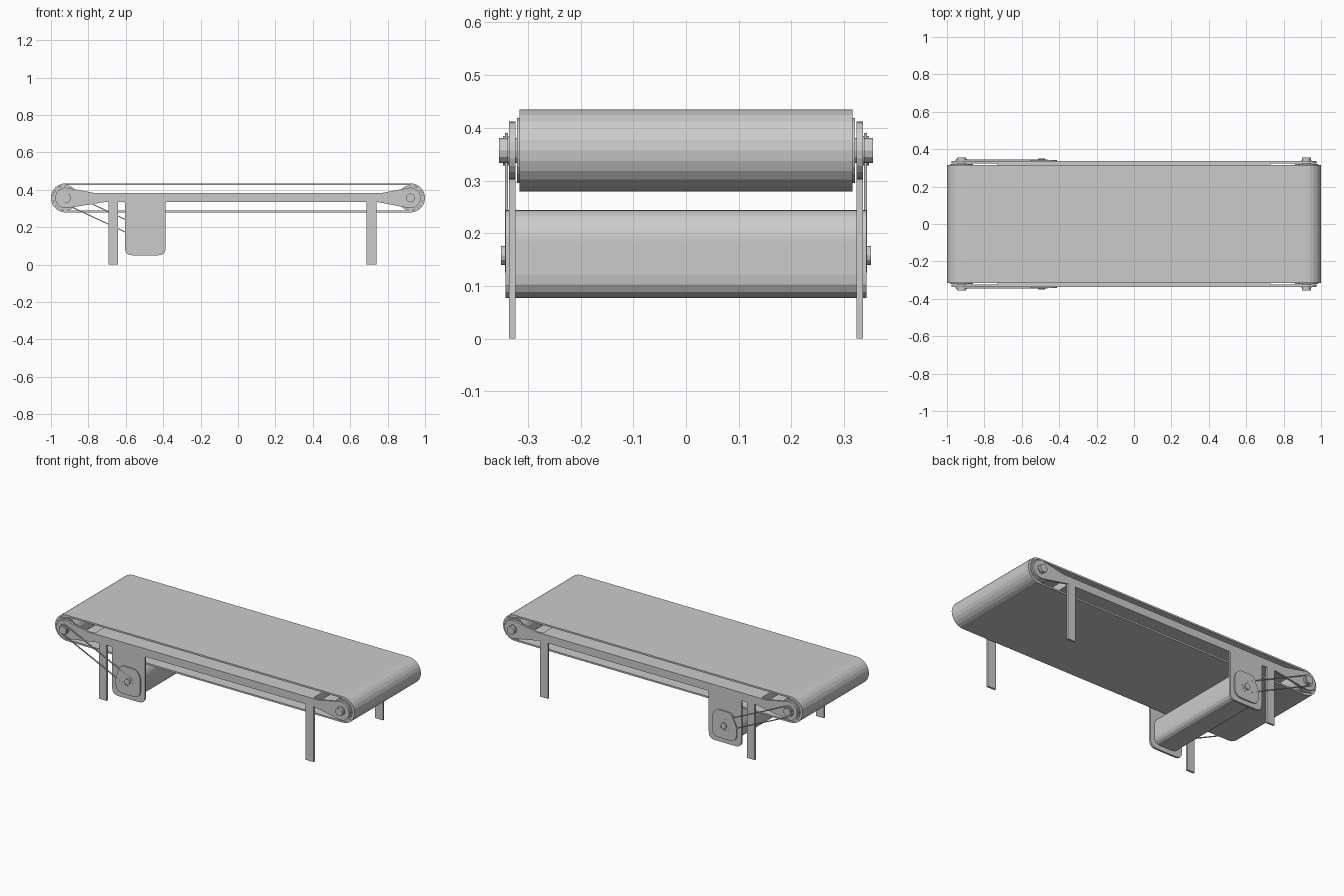
import bpy, bmesh
from math import cos, sin, pi, atan2, hypot, asin
from mathutils import Vector

if "Cube" in bpy.data.objects:
    bpy.data.objects.remove(bpy.data.objects["Cube"])

RX, RZ = 0.922, 0.357          # roller axis
MX, MZ = -0.495, 0.158         # motor axis


def finish(name, bm, mirror_y=False):
    bmesh.ops.recalc_face_normals(bm, faces=bm.faces)
    me = bpy.data.meshes.new(name)
    bm.to_mesh(me)
    bm.free()
    ob = bpy.data.objects.new(name, me)
    bpy.context.collection.objects.link(ob)
    if mirror_y:
        m = ob.modifiers.new("mirror", 'MIRROR')
        m.use_axis = (False, True, False)
    return ob


def arc(cx, cz, r, a0, a1, n):
    return [(cx + r * cos(a0 + (a1 - a0) * i / n), cz + r * sin(a0 + (a1 - a0) * i / n))
            for i in range(n + 1)]


def rounded(pts, n=4):
    """Round the corners given as (x, z, radius)."""
    out = []
    for i, (x, z, r) in enumerate(pts):
        p = Vector((x, z))
        if r == 0:
            out.append((x, z))
            continue
        a = p + (Vector(pts[i - 1][:2]) - p).normalized() * r
        b = p + (Vector(pts[(i + 1) % len(pts)][:2]) - p).normalized() * r
        for k in range(n + 1):
            t = k / n
            q = a * (1 - t) ** 2 + p * 2 * t * (1 - t) + b * t * t
            out.append((q.x, q.y))
    return out


def prism(name, pts, y0, y1, mirror_y=False):
    bm = bmesh.new()
    f = bm.faces.new([bm.verts.new((x, y0, z)) for x, z in pts])
    r = bmesh.ops.extrude_face_region(bm, geom=[f])
    for v in r["geom"]:
        if isinstance(v, bmesh.types.BMVert):
            v.co.y = y1
    return finish(name, bm, mirror_y)


def cylinder(name, x, z, r, y0, y1, n=16, mirror_y=False):
    return prism(name, arc(x, z, r, 0, 2 * pi, n)[:-1], y0, y1, mirror_y)


def band(name, outer, inner, y0, y1, mirror_y=False):
    """Closed loop with a rectangular section."""
    bm = bmesh.new()
    rings = [[bm.verts.new((x, y, z)) for x, z in p]
             for p, y in ((outer, y0), (outer, y1), (inner, y1), (inner, y0))]
    n = len(outer)
    for k in range(4):
        a, b = rings[k], rings[(k + 1) % 4]
        for i in range(n):
            j = (i + 1) % n
            bm.faces.new((a[i], a[j], b[j], b[i]))
    return finish(name, bm, mirror_y)


def capsule(x0, z0, r0, x1, z1, r1, n):
    """Outline of a belt wrapped around two circles."""
    d = atan2(z1 - z0, x1 - x0)
    s = asin((r0 - r1) / hypot(x1 - x0, z1 - z0))
    return (arc(x1, z1, r1, d - pi / 2 + s, d + pi / 2 - s, n)
            + arc(x0, z0, r0, d + pi / 2 - s, d + 3 * pi / 2 + s, n))


# main belt
band("conveyor_belt",
     capsule(-RX, RZ, 0.078, RX, RZ, 0.078, 12),
     capsule(-RX, RZ, 0.068, RX, RZ, 0.068, 12), -0.316, 0.316)

# side frame: rail, roller ends, legs and motor plate in one outline
frame = arc(-RX, RZ, 0.055, 1.45, 2 * pi - 1.45, 12)
frame += rounded([
    (-0.735, 0.336, 0.03),
    (-0.693, 0.336, 0), (-0.693, 0, 0), (-0.642, 0, 0), (-0.642, 0.336, 0),
    (-0.605, 0.336, 0.01), (-0.605, 0.05, 0.04), (-0.387, 0.05, 0.04), (-0.387, 0.336, 0.01),
    (0.687, 0.336, 0), (0.687, 0, 0), (0.74, 0, 0), (0.74, 0.336, 0)])
frame += arc(RX, RZ, 0.055, -pi + 1.45, pi - 1.45, 12)
frame += rounded([(0.99, 0.38, 0), (0.735, 0.383, 0.03), (-0.735, 0.383, 0.03), (-0.99, 0.38, 0)])[1:-1]
prism("side_frame", frame, -0.336, -0.324, True)

# deck between the rails
prism("inner_deck", [(-0.73, 0.338), (0.73, 0.338), (0.73, 0.381), (-0.73, 0.381)], -0.324, 0.324)

# rollers with axles, end collars and bearings
for side, x in (("left", -RX), ("right", RX)):
    cylinder(side + "_roller", x, RZ, 0.0675, -0.315, 0.315, 24)
    cylinder(side + "_roller_cap", x, RZ, 0.062, -0.321, -0.315, 24, True)
    cylinder(side + "_axle", x, RZ, 0.024, -0.355, 0.355, 12)
    cylinder(side + "_bearing", x, RZ, 0.028, -0.339, -0.336, 16, True)

# drive pulley and drive belt on both sides
cylinder("drive_pulley", -RX, RZ, 0.028, -0.347, -0.336, 16, True)
band("drive_belt",
     capsule(-RX, RZ, 0.033, MX, MZ, 0.033, 8),
     capsule(-RX, RZ, 0.028, MX, MZ, 0.028, 8), -0.344, -0.338, True)

# motor housing across the full width
housing = rounded([(-0.541, 0.244, 0.015), (-0.44, 0.244, 0.025), (-0.413, 0.205, 0.02),
                   (-0.413, 0.077, 0.045), (-0.577, 0.077, 0.045), (-0.577, 0.165, 0.015)])
prism("motor_housing", housing, -0.343, 0.343)
cylinder("motor_shaft", MX, MZ, 0.018, -0.351, 0.351, 12)
